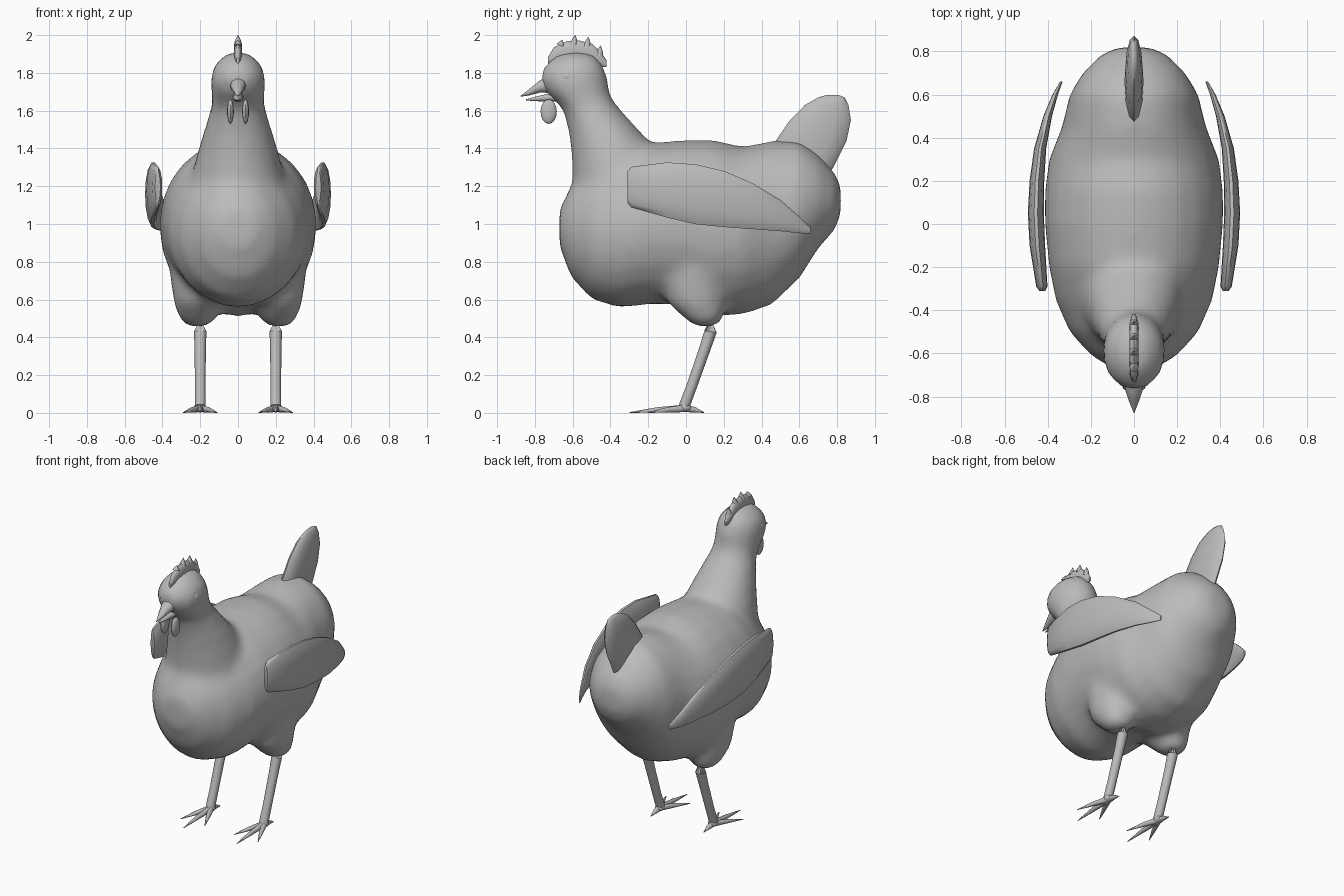
import bpy, bmesh, math
from mathutils import Vector

cube = bpy.data.objects.get("Cube")
if cube:
    bpy.data.objects.remove(cube, do_unlink=True)

grey = bpy.data.materials.new("plain_grey")
grey.use_nodes = True
grey.diffuse_color = (0.5, 0.5, 0.5, 1)
grey.node_tree.nodes["Principled BSDF"].inputs["Base Color"].default_value = (0.5, 0.5, 0.5, 1)
X, Y, Z = Vector((1, 0, 0)), Vector((0, 1, 0)), Vector((0, 0, 1))


def loft(bm, rings, sides):
    """Skin a closed tube over (centre, u, v) elliptical rings."""
    loops = []
    for c, u, v in rings:
        angles = [math.tau * i / sides for i in range(sides)]
        loops.append([bm.verts.new(Vector(c) + u * math.cos(a) + v * math.sin(a)) for a in angles])
    for a, b in zip(loops, loops[1:]):
        for i in range(sides):
            j = (i + 1) % sides
            bm.faces.new((a[i], a[j], b[j], b[i]))
    bm.faces.new(loops[0][::-1])
    bm.faces.new(loops[-1])


def along_y(bm, sections, sides, x=0):
    """Sections: y, bottom z, top z, half width (x offset optional fifth value)."""
    loft(bm, [((x + (s[4] if len(s) > 4 else 0), s[0], (s[1] + s[2]) / 2),
               X * s[3], Z * (s[2] - s[1]) / 2) for s in sections], sides)


def along_z(bm, sections, sides, x=0):
    """Sections: z, front y, back y, half width."""
    loft(bm, [((x, (f + b) / 2, z), X * w, Y * (b - f) / 2) for z, f, b, w in sections], sides)


def tube(bm, path, sides):
    """Path: list of (point, radius), with rings square to the path."""
    pts = [Vector(p) for p, r in path]
    rings = []
    for i, (p, r) in enumerate(path):
        d = pts[min(i + 1, len(pts) - 1)] - pts[max(i - 1, 0)]
        q = d.to_track_quat('Z', 'Y')
        rings.append((p, q @ X * r, q @ Y * r))
    loft(bm, rings, sides)


def ball(bm, centre, size):
    verts = bmesh.ops.create_uvsphere(bm, u_segments=12, v_segments=8, radius=1)["verts"]
    bmesh.ops.scale(bm, vec=size, verts=verts)
    bmesh.ops.translate(bm, vec=centre, verts=verts)


def finish(name, bm, angle=50):
    bmesh.ops.recalc_face_normals(bm, faces=bm.faces)
    mesh = bpy.data.meshes.new(name)
    bm.to_mesh(mesh)
    bm.free()
    mesh.materials.append(grey)
    mesh.shade_smooth()
    mesh.set_sharp_from_angle(angle=math.radians(angle))
    obj = bpy.data.objects.new(name, mesh)
    bpy.context.collection.objects.link(obj)
    return obj


# Body, neck, head and thighs, blended into one skin
bm = bmesh.new()
along_y(bm, [(-.67, .88, 1.08, .1), (-.61, .72, 1.2, .2), (-.5, .6, 1.3, .3), (-.35, .555, 1.37, .365),
             (-.2, .575, 1.43, .395), (0, .57, 1.445, .415), (.15, .51, 1.445, .415),
             (.3, .52, 1.41, .395), (.45, .57, 1.44, .335), (.6, .71, 1.44, .3),
             (.7, .87, 1.37, .24), (.79, .97, 1.27, .15), (.82, 1.05, 1.2, .07)], 24)
along_z(bm, [(1.0, -.62, 0, .28), (1.24, -.6, -.06, .25), (1.4, -.61, -.16, .21), (1.5, -.625, -.25, .18),
             (1.6, -.65, -.34, .148), (1.65, -.69, -.385, .14), (1.7, -.75, -.405, .145),
             (1.78, -.778, -.415, .147), (1.84, -.75, -.435, .128), (1.89, -.69, -.48, .08),
             (1.91, -.64, -.52, .04)], 20)
for side in (1, -1):
    along_z(bm, [(.455, .05, .16, .06), (.5, -.01, .2, .1), (.58, -.1, .215, .125), (.7, -.12, .22, .145),
                 (.9, -.1, .2, .16), (1.05, -.05, .15, .13)], 16, side * .215)
body = finish("body", bm)
remesh = body.modifiers.new("blend", 'REMESH')
remesh.mode = 'VOXEL'
remesh.voxel_size = .03
remesh.use_smooth_shade = True
smooth = body.modifiers.new("soften", 'SMOOTH')
smooth.factor = .5
smooth.iterations = 8

# Upright tail blade
bm = bmesh.new()
along_z(bm, [(1.15, .5, .68, .03), (1.3, .46, .78, .042), (1.44, .475, .85, .044), (1.55, .55, .873, .04),
             (1.63, .63, .86, .03), (1.67, .7, .84, .016), (1.682, .74, .81, .006)], 12)
finish("tail", bm)

# Comb: a thin crest with small spikes
bm = bmesh.new()
along_y(bm, [(-.73, 1.85, 1.885, .008), (-.7, 1.84, 1.935, .018), (-.63, 1.85, 1.968, .022),
             (-.57, 1.86, 1.972, .022), (-.5, 1.85, 1.955, .022), (-.45, 1.83, 1.91, .018),
             (-.42, 1.83, 1.865, .008)], 12)
for y, z, top in ((-.66, 1.945, 1.975), (-.59, 1.95, 2.0), (-.52, 1.94, 1.99), (-.455, 1.89, 1.945)):
    tube(bm, [((0, y - .005, z), .022), ((0, y, (z + top) / 2), .014), ((0, y + .003, top), .001)], 8)
finish("comb", bm)

# Beak, two halves
bm = bmesh.new()
along_y(bm, [(-.875, 1.674, 1.679, .002), (-.83, 1.68, 1.715, .02), (-.77, 1.695, 1.765, .04),
             (-.71, 1.69, 1.785, .045)], 10)
finish("upper_beak", bm)
bm = bmesh.new()
along_y(bm, [(-.848, 1.654, 1.66, .002), (-.8, 1.65, 1.674, .016), (-.74, 1.647, 1.688, .028),
             (-.68, 1.647, 1.695, .03)], 10)
finish("lower_beak", bm)

for side, label in ((1, "left"), (-1, "right")):
    # Wing, thin and bowed, tapering to the rear
    bm = bmesh.new()
    along_y(bm, [(y, zb, zt, t, side * x) for y, zb, zt, t, x in (
        (-.31, 1.11, 1.28, .014, .425), (-.29, 1.085, 1.305, .026, .427), (-.1, 1.03, 1.33, .036, .448),
        (.05, .995, 1.32, .037, .455), (.2, .98, 1.285, .034, .45), (.35, .97, 1.22, .028, .435),
        (.5, .96, 1.13, .02, .4), (.6, .95, 1.04, .013, .365), (.66, .95, .985, .006, .337))], 14)
    finish(label + "_wing", bm)

    # Eye and hanging wattle
    bm = bmesh.new()
    ball(bm, (side * .122, -.625, 1.78), (.016, .026, .026))
    finish(label + "_eye", bm)
    bm = bmesh.new()
    ball(bm, (side * .04, -.727, 1.595), (.018, .043, .065))
    finish(label + "_wattle", bm)

    # Shank, bent slightly forward below the thigh
    bm = bmesh.new()
    x = side * .2
    tube(bm, [((x, .13, .56), .034), ((x, .13, .43), .033), ((x, .1, .34), .03),
              ((x, .03, .14), .028), ((x, -.01, .035), .029)], 12)
    finish(label + "_leg", bm)

    # Foot: slim pointed toes, three forward and one back
    bm = bmesh.new()
    ball(bm, (x, -.005, .027), (.03, .035, .022))
    for dx, y in ((0, -.3), (.09, -.2), (-.09, -.2), (0, .095)):
        tube(bm, [((x, 0, .024), .02), ((x + dx * .5, y * .5, .016), .014), ((x + dx, y, .002), .002)], 8)
    finish(label + "_foot", bm)
